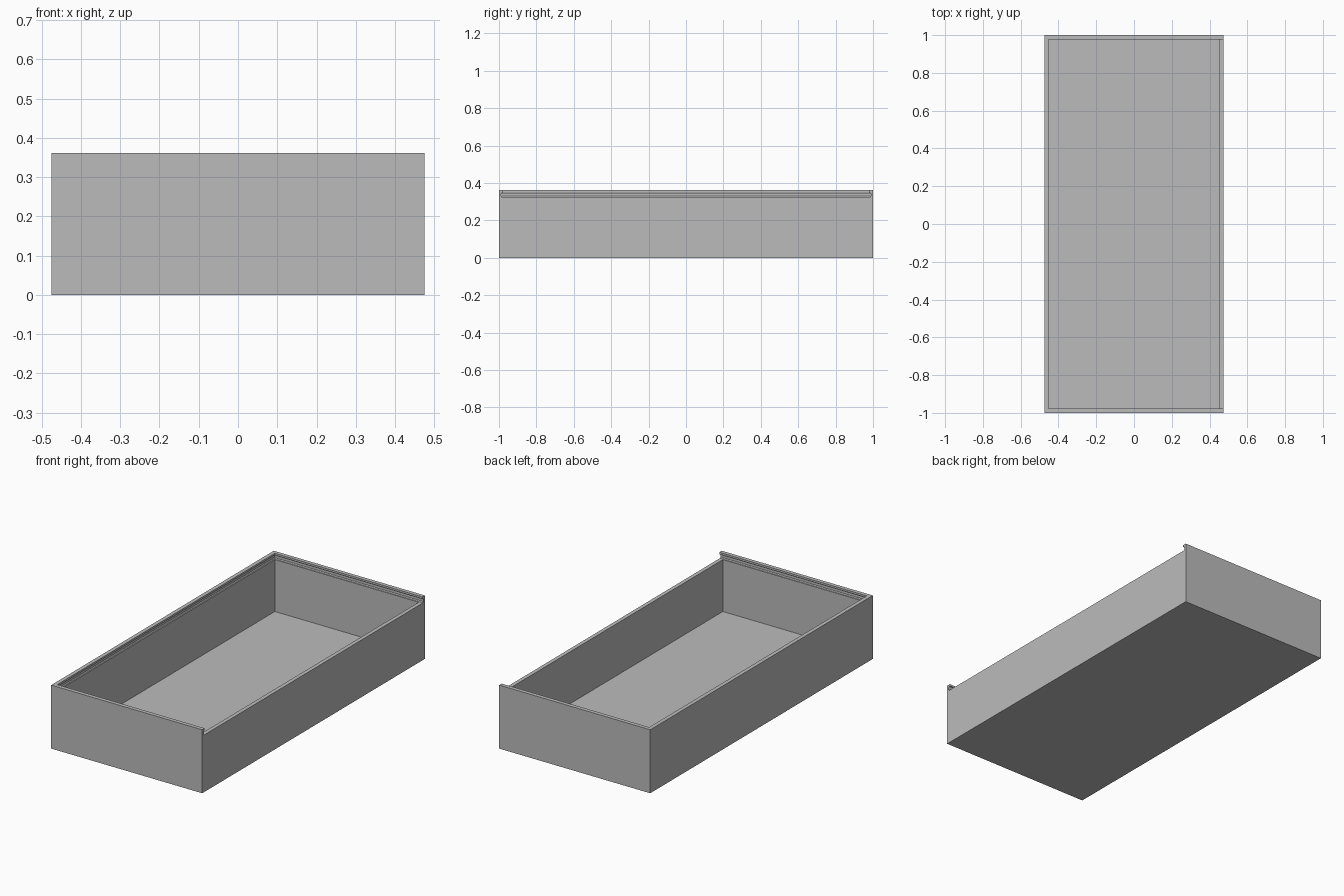
import bpy
import bmesh

if "Cube" in bpy.data.objects:
    bpy.data.objects.remove(bpy.data.objects["Cube"], do_unlink=True)

HALF_X, HALF_Y, TOP = 0.475, 1.0, 0.361
WALL, FLOOR = 0.0225, 0.03
SLOT_LOW, SLOT_HIGH = 0.325, 0.35
IN_X, IN_Y = HALF_X - WALL, HALF_Y - WALL
BEYOND = 0.6

grey = bpy.data.materials.new("plain grey")
grey.use_nodes = True
grey.diffuse_color = (0.5, 0.5, 0.5, 1)
grey.node_tree.nodes["Principled BSDF"].inputs["Base Color"].default_value = (0.5, 0.5, 0.5, 1)


def stack(name, levels):
    """Solid lofted through rectangles given as (z, x_min, x_max, half_y)."""
    bm = bmesh.new()
    rings = []
    for z, x0, x1, y in levels:
        corners = ((x0, -y), (x1, -y), (x1, y), (x0, y))
        rings.append([bm.verts.new((cx, cy, z)) for cx, cy in corners])
    bm.faces.new(rings[0])
    bm.faces.new(rings[-1])
    for a, b in zip(rings, rings[1:]):
        for i in range(4):
            j = (i + 1) % 4
            bm.faces.new((a[i], a[j], b[j], b[i]))
    bmesh.ops.recalc_face_normals(bm, faces=bm.faces)
    mesh = bpy.data.meshes.new(name)
    bm.to_mesh(mesh)
    bm.free()
    mesh.materials.append(grey)
    obj = bpy.data.objects.new(name, mesh)
    bpy.context.collection.objects.link(obj)
    return obj


# Outer block of the tray
tray = stack("sliding_lid_tray", [(0, -HALF_X, HALF_X, HALF_Y), (TOP, -HALF_X, HALF_X, HALF_Y)])

# Main cavity, lid opening past the low wall, and the rounded lid groove
cavity = stack("cavity_cutter", [(FLOOR, -IN_X, IN_X, IN_Y), (SLOT_HIGH, -IN_X, IN_X, IN_Y)])
opening = stack("opening_cutter", [(z, -IN_X, BEYOND, IN_Y) for z in (SLOT_LOW + 0.01, 0.5)])
groove_profile = [(SLOT_LOW, 0.007), (SLOT_LOW + 0.005, 0.011),
                  (SLOT_HIGH - 0.008, 0.011), (SLOT_HIGH, 0.006)]
groove = stack("groove_cutter", [(z, -IN_X - d, BEYOND, IN_Y + d) for z, d in groove_profile])

# Carve the block and drop the cutters
bpy.context.view_layer.objects.active = tray
for cutter in (cavity, groove, opening):
    cutter.hide_render = True
    mod = tray.modifiers.new(cutter.name, 'BOOLEAN')
    mod.operation = 'DIFFERENCE'
    mod.solver = 'EXACT'
    mod.object = cutter
    bpy.ops.object.modifier_apply(modifier=mod.name)
    bpy.data.objects.remove(cutter, do_unlink=True)
